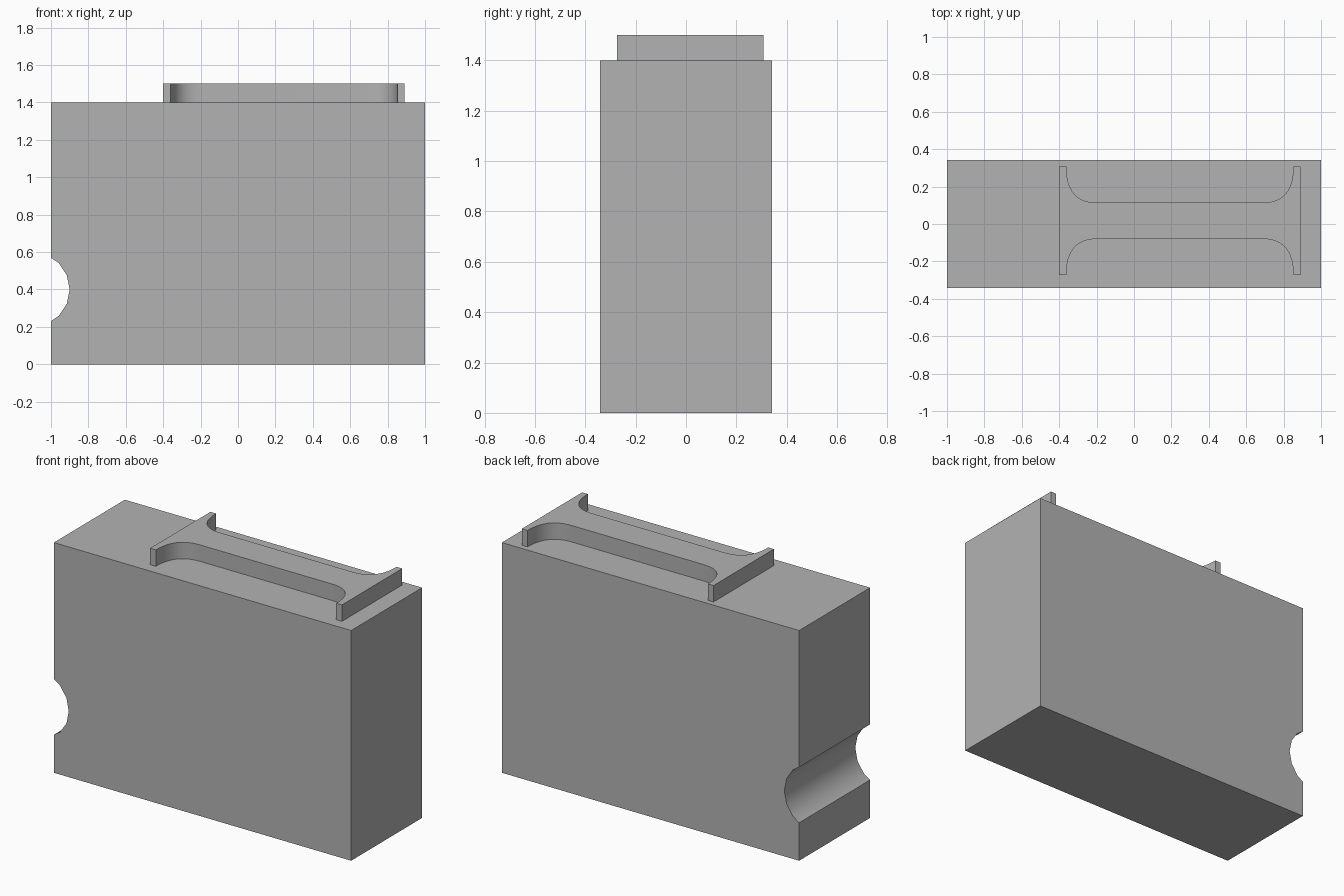
import bpy, bmesh, math
from mathutils import Vector

cube = bpy.data.objects.get("Cube")
if cube:
    bpy.data.objects.remove(cube, do_unlink=True)

grey = bpy.data.materials.new("plain_grey")
grey.use_nodes = True
COLOUR = (0.45, 0.45, 0.45, 1)
grey.diffuse_color = COLOUR
grey.node_tree.nodes["Principled BSDF"].inputs["Base Color"].default_value = COLOUR


def extrude_profile(name, points, offset):
    """Closed outline extruded along offset, with smooth curved walls."""
    bm = bmesh.new()
    face = bm.faces.new([bm.verts.new(p) for p in points])
    extruded = bmesh.ops.extrude_face_region(bm, geom=[face])["geom"]
    moved = [v for v in extruded if isinstance(v, bmesh.types.BMVert)]
    bmesh.ops.translate(bm, verts=moved, vec=offset)
    bmesh.ops.recalc_face_normals(bm, faces=bm.faces)
    mesh = bpy.data.meshes.new(name)
    bm.to_mesh(mesh)
    bm.free()
    mesh.materials.append(grey)
    obj = bpy.data.objects.new(name, mesh)
    bpy.context.collection.objects.link(obj)
    bpy.ops.object.select_all(action="DESELECT")
    obj.select_set(True)
    bpy.context.view_layer.objects.active = obj
    bpy.ops.object.shade_smooth_by_angle(angle=math.radians(30))
    return obj


# Main block with a round groove in its right side
HALF_Y, TOP = 0.341, 1.4
RADIUS, GROOVE_X, GROOVE_Z = 0.2, -1.1, 0.4
step = math.pi / 8
arc = [(GROOVE_X + RADIUS * math.cos(i * step), GROOVE_Z + RADIUS * math.sin(i * step))
       for i in range(-2, 3)]
lip = 0.169
outline = [(-1, 0), (1, 0), (1, TOP), (-1, TOP), (-1, GROOVE_Z + lip)]
outline += arc[::-1] + [(-1, GROOVE_Z - lip)]
extrude_profile("main_block", [(x, -HALF_Y, z) for x, z in outline], (0, 2 * HALF_Y, 0))

# I-shaped rail: one quarter outline, mirrored into all four corners
CENTRE = Vector((0.245, 0.017, TOP))
HALF_LEN, HALF_WIDTH, FLANGE, WEB, FILLET = 0.645, 0.29, 0.038, 0.097, 0.164
inner = HALF_LEN - FLANGE
start, corner, end = (Vector((inner, HALF_WIDTH, 0)), Vector((inner, WEB, 0)),
                      Vector((inner - FILLET, WEB, 0)))
quarter = [Vector((HALF_LEN, HALF_WIDTH, 0))]
for i in range(13):
    t = i / 12
    quarter.append(start * (1 - t) ** 2 + corner * 2 * t * (1 - t) + end * t * t)


def mirrored(sx, sy):
    pts = [CENTRE + Vector((p.x * sx, p.y * sy, 0)) for p in quarter]
    return pts if sx * sy > 0 else pts[::-1]


rail = mirrored(1, 1) + mirrored(-1, 1) + mirrored(-1, -1) + mirrored(1, -1)
extrude_profile("top_rail", rail, (0, 0, 0.1))
